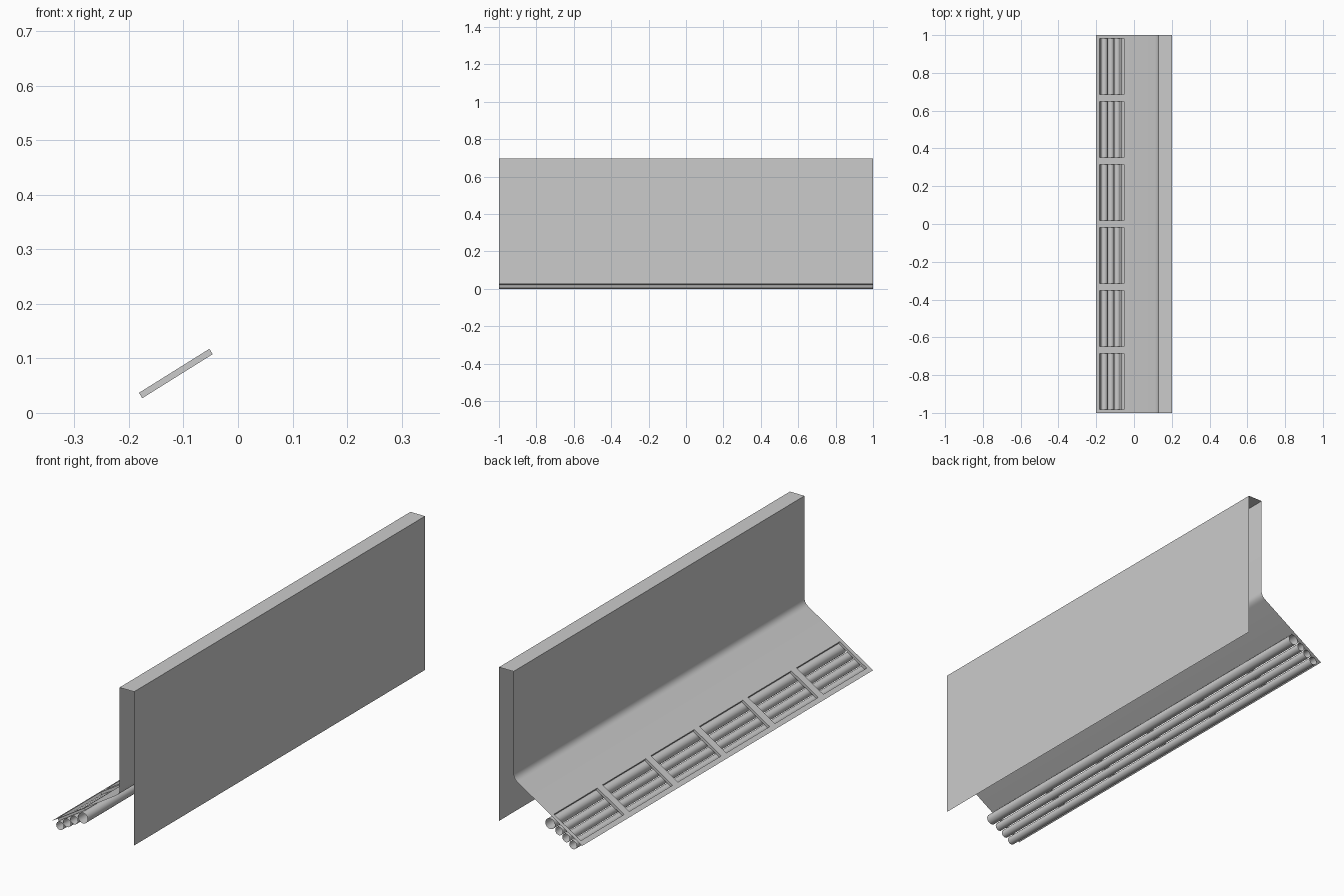
import bpy, bmesh, math
from mathutils import Vector

if "Cube" in bpy.data.objects:
    bpy.data.objects.remove(bpy.data.objects["Cube"])

TILT = math.radians(32)
C, S = math.cos(TILT), math.sin(TILT)
FLANGE = 0.0115


def ramp(u, depth=0.0):
    """x, z of a point u along the sloping sheet, depth below it."""
    return (-0.2 + u * C + depth * S, 0.0253 + u * S - depth * C)


def finish(bm, name):
    bmesh.ops.remove_doubles(bm, verts=bm.verts, dist=1e-5)
    me = bpy.data.meshes.new(name)
    bm.to_mesh(me)
    bm.free()
    ob = bpy.data.objects.new(name, me)
    bpy.context.collection.objects.link(ob)
    bpy.context.view_layer.objects.active = ob
    ob.select_set(True)
    bpy.ops.object.shade_smooth_by_angle(angle=math.radians(30))
    ob.select_set(False)
    return ob


def quad(bm, pts):
    bm.faces.new([bm.verts.new(p) for p in pts])


# folded sheet profile: slope, rounded bend, upright, top, back panel
U1, U2, FRONT, BACK, TOP = 0.0216, 0.174, 0.13, 0.2, 0.696
corner_u = (FRONT + 0.2) / C
t = 0.022
a = Vector(ramp(corner_u - t))
b = Vector(ramp(corner_u))
c = b + Vector((0, t))
bend = [a * (1 - k) ** 2 + b * 2 * k * (1 - k) + c * k * k
        for k in [i / 6 for i in range(7)]]
profile = [ramp(0), ramp(U1), ramp(U2)] + [tuple(p) for p in bend]
profile += [(FRONT, TOP), (BACK, TOP), (BACK, 0.027)]

# six window spans along the length
spans = [(y - 0.149, y + 0.149) for y in [(i - 2.5) / 3 for i in range(6)]]
ys = [-1.0] + [y for s in spans for y in s] + [1.0]

bm = bmesh.new()
for i, ((x0, z0), (x1, z1)) in enumerate(zip(profile, profile[1:])):
    for j, (y0, y1) in enumerate(zip(ys, ys[1:])):
        if not (i == 1 and j % 2):
            quad(bm, [(x0, y0, z0), (x0, y1, z0), (x1, y1, z1), (x1, y0, z1)][::-1])
finish(bm, "folded_sheet")

# downward flanges around each window
bm = bmesh.new()
for y0, y1 in spans:
    ring = [(U1, y0), (U2, y0), (U2, y1), (U1, y1)]
    for (ua, ya), (ub, yb) in zip(ring, ring[1:] + ring[:1]):
        pts = []
        for u, y, d in ((ua, ya, 0), (ub, yb, 0), (ub, yb, FLANGE), (ua, ya, FLANGE)):
            x, z = ramp(u, d)
            pts.append((x, y, z))
        quad(bm, pts)
finish(bm, "window_flanges")

# open tubes hanging under the windows
N = 20
for n, (u, r) in enumerate([(0.0327, 0.018), (0.0727, 0.018), (0.1127, 0.018), (0.1597, 0.023)]):
    cx, cz = ramp(u, FLANGE + r)
    bm = bmesh.new()
    ring = [(cx + r * math.cos(k * math.tau / N), cz + r * math.sin(k * math.tau / N))
            for k in range(N)]
    for (xa, za), (xb, zb) in zip(ring, ring[1:] + ring[:1]):
        quad(bm, [(xa, 1, za), (xb, 1, zb), (xb, -1, zb), (xa, -1, za)])
    finish(bm, f"tube_{n + 1}")
